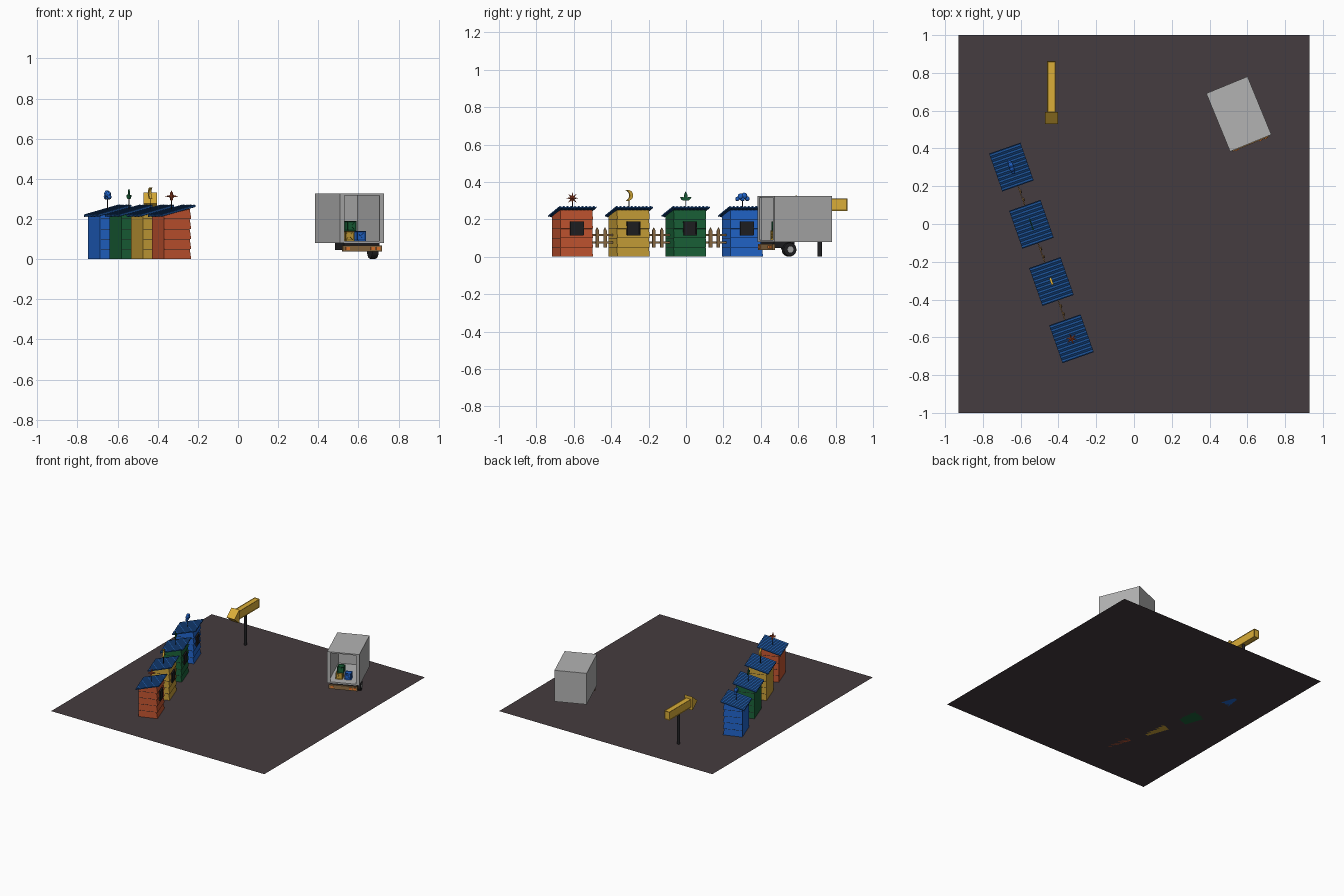
import bpy, bmesh, math
from mathutils import Matrix, Vector

if "Cube" in bpy.data.objects:
    bpy.data.objects.remove(bpy.data.objects["Cube"])

mats = {}
def mat(name, col):
    m = bpy.data.materials.new(name)
    m.diffuse_color = (*col, 1)
    m.use_nodes = True
    m.node_tree.nodes["Principled BSDF"].inputs["Base Color"].default_value = m.diffuse_color
    mats[name] = m
for n, c in dict(ground=(.06, .045, .05), red=(.55, .09, .03), yellow=(.58, .35, .04),
                 green=(.01, .12, .04), blue=(.015, .13, .6), roof=(.01, .075, .28),
                 dark=(.015, .015, .017), wood=(.28, .16, .06), grey=(.45, .45, .45),
                 orange=(.8, .2, .03), sign=(.7, .42, .04)).items():
    mat(n, c)

def finish(bm, name, m, M):
    bmesh.ops.recalc_face_normals(bm, faces=bm.faces)
    me = bpy.data.meshes.new(name)
    bm.to_mesh(me)
    bm.free()
    me.materials.append(mats[m])
    o = bpy.data.objects.new(name, me)
    o.matrix_world = M
    bpy.context.collection.objects.link(o)
    return o

def box(name, c, s, m, M, rot=None, inset=0):
    bm = bmesh.new()
    bmesh.ops.create_cube(bm, size=1, matrix=Matrix.Translation(c) @ (rot or Matrix()) @ Matrix.Diagonal((*s, 1)))
    if inset:
        bmesh.ops.inset_individual(bm, faces=bm.faces[:], thickness=inset, depth=-inset * .6)
    return finish(bm, name, m, M)

def cyl(name, c, r, h, m, M, axis='Z', seg=24, r2=None):
    rot = Matrix() if axis == 'Z' else Matrix.Rotation(math.pi / 2, 4, 'Y' if axis == 'X' else 'X')
    bm = bmesh.new()
    bmesh.ops.create_cone(bm, cap_ends=True, segments=seg, radius1=r, radius2=r if r2 is None else r2,
                          depth=h, matrix=Matrix.Translation(c) @ rot)
    return finish(bm, name, m, M)

def prism(name, pts, axis, lo, hi, m, M):
    """Closed profile extruded along x (pts = y,z) or y (pts = x,z)."""
    bm = bmesh.new()
    f = lambda p, t: (t, p[0], p[1]) if axis == 'x' else (p[0], t, p[1])
    a = [bm.verts.new(f(p, lo)) for p in pts]
    b = [bm.verts.new(f(p, hi)) for p in pts]
    bm.faces.new(a)
    bm.faces.new(b)
    for i in range(len(pts)):
        j = (i + 1) % len(pts)
        bm.faces.new((a[i], a[j], b[j], b[i]))
    return finish(bm, name, m, M)

def place(x, y, deg):
    return Matrix.Translation((x, y, 0)) @ Matrix.Rotation(math.radians(deg), 4, 'Z')

# Ground sheet
bm = bmesh.new()
bmesh.ops.create_grid(bm, x_segments=1, y_segments=1, size=1, matrix=Matrix.Diagonal((.93, 1, 1, 1)))
finish(bm, "ground_sheet", "ground", Matrix())

# Huts: lapped boards on the window side, corrugated lean-to roof
def roof_z(x):
    return .238 + .27 * x

def hut(color, M):
    pts = [(-.071, 0)]
    for i in range(5):
        z0, z1 = i * .05, (i + 1) * .05
        pts += [(.072, z0), (.064, z1 - .001)]
    pts.append((-.071, roof_z(-.071)))
    prism(color + "_hut_walls", pts, 'y', -.091, .091, color, M)
    for s in (-1, 1):
        for k in range(1, 5):   # thin board gaps on the side walls
            box(color + "_hut_board_gap", (-.003, s * .091, k * .05), (.13, .001, .0025), "dark", M)
    bm = bmesh.new()
    n = 40
    rows = []
    for dz in (.004, -.004):
        for x in (-.088, .088):
            rows.append([bm.verts.new((x, -.106 + .212 * i / n,
                         roof_z(x) + .003 + dz + .003 * math.sin(i * math.pi / 2))) for i in range(n + 1)])
    t0, t1, b0, b1 = rows
    for p, q in ((t0, t1), (t1, b1), (b1, b0), (b0, t0)):
        for i in range(n):
            bm.faces.new((p[i], p[i + 1], q[i + 1], q[i]))
    for i in (0, n):
        bm.faces.new((t0[i], t1[i], b1[i], b0[i]))
    finish(bm, color + "_hut_roof", "roof", M)
    # window pane and frame
    box(color + "_hut_window_pane", (.07, 0, .152), (.008, .066, .064), "dark", M)
    for s in (-1, 1):
        box(color + "_hut_window_jamb", (.072, s * .034, .152), (.012, .007, .074), "dark", M)
        box(color + "_hut_window_rail", (.072, 0, .152 + s * .034), (.012, .074, .007), "dark", M)
    cyl(color + "_hut_ornament_stick", (0, 0, .27), .0025, .07, "dark", M, seg=8)

A = math.radians(19.3)
row = Vector((-math.sin(A), math.cos(A)))
mid = Vector((-.49, -.153))
huts = {}
for i, c in enumerate(("red", "yellow", "green", "blue")):
    p = mid + row * (i - 1.5) * .321
    huts[c] = place(p.x, p.y, 19.3)
    hut(c, huts[c])
    if i < 3:   # picket fence to the next hut
        for z in (.075, .117):
            box("fence_rail", (0, .1605, z), (.006, .14, .011), "wood", huts[c])
        for y in (.138, .183):
            prism("fence_picket", [(y - .009, .05), (y + .009, .05), (y + .009, .14), (y, .157), (y - .009, .14)],
                  'x', .003, .01, "wood", huts[c])

# Sun ornament: ball with spikes
bm = bmesh.new()
T = Matrix.Translation((0, 0, .313))
bmesh.ops.create_icosphere(bm, subdivisions=2, radius=.012, matrix=T)
dirs = [Vector((0, math.cos(k * math.pi / 4), math.sin(k * math.pi / 4))) for k in range(8)]
dirs += [Vector((s, t, 0)).normalized() for s in (-1, 1) for t in (-.5, .5)]
for d in dirs:
    R = d.to_track_quat('Z', 'Y').to_matrix().to_4x4()
    bmesh.ops.create_cone(bm, cap_ends=True, segments=6, radius1=.006, radius2=0, depth=.026,
                          matrix=T @ R @ Matrix.Translation((0, 0, .021)))
finish(bm, "sun_ornament", "red", huts["red"])

# Moon ornament: crescent
out = [(.029 * math.cos(a), .029 * math.sin(a)) for a in [math.radians(-110 + 220 * k / 16) for k in range(17)]]
y0, z0 = out[-1]
r = math.hypot(y0 + .018, z0)
b = math.atan2(z0, y0 + .018)
inner = [(-.018 + r * math.cos(b - 2 * b * k / 12), r * math.sin(b - 2 * b * k / 12)) for k in range(1, 12)]
prism("moon_ornament", [(y - .008, z + .328) for y, z in out + inner], 'x', -.006, .006, "sign", huts["yellow"])

# Leaf ornament: three leaves
leaf = [(0, 0), (.009, .014), (.008, .026), (0, .042), (-.008, .026), (-.009, .014)]
for deg, k in ((0, 1.15), (58, .9), (-58, .9)):
    c, s = math.cos(math.radians(deg)), math.sin(math.radians(deg))
    prism("leaf_ornament", [((y * c - z * s) * k, .3 + (y * s + z * c) * k) for y, z in leaf],
          'x', -.003, .003, "green", huts["green"])

# Cloud ornament: overlapping puffs
bm = bmesh.new()
for y, z, q in ((-.028, .309, .012), (-.01, .322, .017), (.01, .325, .018), (.028, .31, .013), (0, .31, .014)):
    bmesh.ops.create_icosphere(bm, subdivisions=2, radius=q,
                               matrix=Matrix.Translation((0, y, z)) @ Matrix.Diagonal((.8, 1, 1, 1)))
finish(bm, "cloud_ornament", "blue", huts["blue"])

# Arrow sign on a post
S = place(-.437, 0, 0)
box("sign_bar", (0, .725, .278), (.045, .275, .066), "sign", S, inset=.005)
prism("sign_arrow_head", [(.592, .225), (.592, .331), (.53, .278)], 'x', -.034, .034, "sign", S)
cyl("sign_post", (0, .715, .125), .011, .25, "dark", S, seg=12)

# Trailer: open box
T = place(.555, .582, 22.3)
W, L, z0, z1, t = .236, .333, .08, .326, .01
for s in (-1, 1):
    box("trailer_side_wall", (s * (W - t) / 2, 0, (z0 + z1) / 2), (t, L, z1 - z0), "grey", T)
    box("trailer_door_post", (s * (W / 2 - .013), -L / 2 + .006, (z0 + z1) / 2), (.02, .011, z1 - z0 - .002), "grey", T)
box("trailer_roof", (0, 0, z1 - t / 2), (W - .001, L - .001, t), "grey", T)
box("trailer_floor", (0, 0, z0 + t / 2), (W - .001, L - .001, t), "grey", T)
box("trailer_end_wall", (0, (L - t) / 2, (z0 + z1) / 2), (W - .002, t, z1 - z0 - .002), "grey", T)

# Chassis, rear lights and wheel
box("trailer_chassis", (0, -.1, .063), (.19, .12, .034), "dark", T)
box("trailer_bumper", (0, -.165, .053), (.21, .012, .032), "wood", T)
for x in (-.08, .055, .085):
    box("trailer_rear_light", (x, -.172, .053), (.022, .006, .016), "orange", T)
cyl("trailer_axle", (.05, -.073, .045), .007, .1, "dark", T, 'X', 12)
wheel = cyl("trailer_wheel", (.096, -.073, .0385), .037, .036, "dark", T, 'X', 32)
bev = wheel.modifiers.new("round_edge", 'BEVEL')
bev.width = .005
bev.segments = 2
cyl("trailer_wheel_hub", (.1, -.073, .0385), .017, .034, "grey", T, 'X', 20)

# Crates with recessed panels and cross braces
for col, x, y, z in (("yellow", -.043, -.09, .115), ("blue", .02, -.085, .115), ("green", -.032, -.088, .165)):
    box(col + "_crate", (x, y, z), (.049, .049, .049), col, T, inset=.006)
    for s in (-1, 1):
        for a in (-45, 45):
            box(col + "_crate_brace", (x, y + s * .0225, z), (.054, .003, .006), col, T,
                rot=Matrix.Rotation(math.radians(a), 4, 'Y'))
